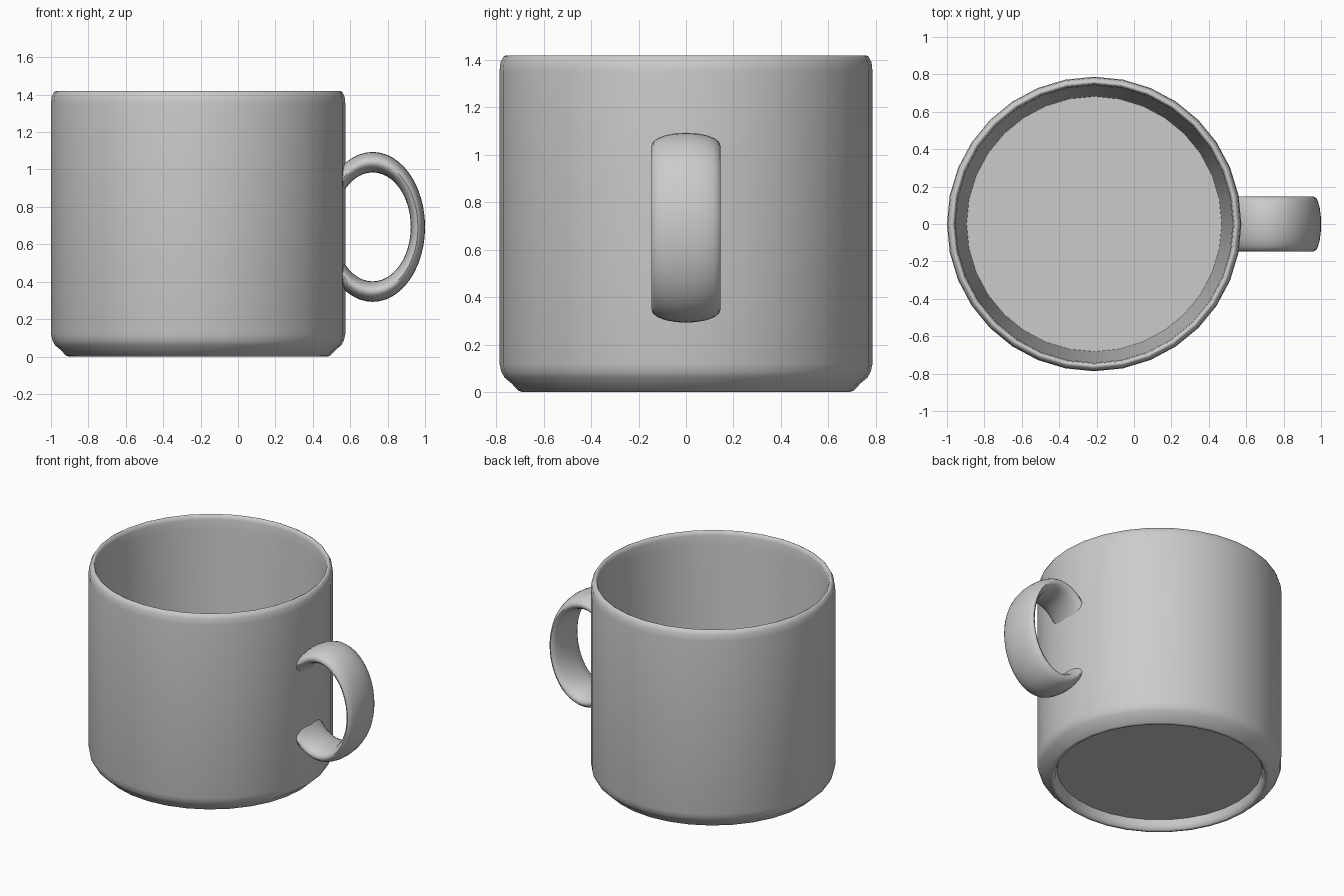
import bpy, bmesh, math
from mathutils import Matrix

if "Cube" in bpy.data.objects:
    bpy.data.objects.remove(bpy.data.objects["Cube"])

AXIS_X = -0.213   # centre of the cup body
SIDES = 32


def finish(bm, name, angle):
    bmesh.ops.recalc_face_normals(bm, faces=bm.faces)
    mesh = bpy.data.meshes.new(name)
    bm.to_mesh(mesh)
    bm.free()
    obj = bpy.data.objects.new(name, mesh)
    bpy.context.collection.objects.link(obj)
    bpy.ops.object.select_all(action='DESELECT')
    obj.select_set(True)
    bpy.context.view_layer.objects.active = obj
    bpy.ops.object.shade_smooth_by_angle(angle=math.radians(angle))
    return obj


def ring(bm, count, point):
    return [bm.verts.new(point(2 * math.pi * i / count)) for i in range(count)]


def bridge(bm, a, b):
    n = len(a)
    for i in range(n):
        bm.faces.new((a[i], a[(i + 1) % n], b[(i + 1) % n], b[i]))


# Cup body: wall profile (radius, height) from recessed base, over the rim, to inner floor
profile = [(0.66, 0.07), (0.668, 0.03), (0.68, 0.006), (0.692, 0.0), (0.708, 0.006),
           (0.735, 0.035), (0.765, 0.06), (0.779, 0.085), (0.787, 0.12), (0.787, 1.35),
           (0.783, 1.39), (0.77, 1.415), (0.76, 1.42), (0.75, 1.415),
           (0.744, 1.39), (0.74, 1.33), (0.682, 0.11)]
bm = bmesh.new()
rings = [ring(bm, SIDES, lambda t: (AXIS_X + r * math.cos(t), r * math.sin(t), z))
         for r, z in profile]
for a, b in zip(rings, rings[1:]):
    bridge(bm, a, b)
bm.faces.new(rings[0])    # underside
bm.faces.new(rings[-1])   # inner floor
finish(bm, "cup_body", 60)

# Handle: stretched torus, trimmed where it enters the cup wall
MINOR = 0.158
bm = bmesh.new()
hoops = []
for k in range(48):
    u = 2 * math.pi * k / 48
    hoops.append(ring(bm, 20, lambda t: (
        (1 + MINOR * math.cos(t)) * math.cos(u),
        math.sin(t),
        (1 + MINOR * math.cos(t)) * math.sin(u))))
for k in range(48):
    bridge(bm, hoops[k], hoops[(k + 1) % 48])
place = Matrix.Translation((0.72, 0, 0.693)) @ Matrix.Diagonal((0.242, 0.146, 0.346, 1))
bmesh.ops.transform(bm, matrix=place, verts=bm.verts)
bmesh.ops.bisect_plane(bm, geom=bm.verts[:] + bm.edges[:] + bm.faces[:],
                       plane_co=(0.545, 0, 0), plane_no=(1, 0, 0), clear_inner=True)
bmesh.ops.holes_fill(bm, edges=[e for e in bm.edges if e.is_boundary])
finish(bm, "handle", 50)
